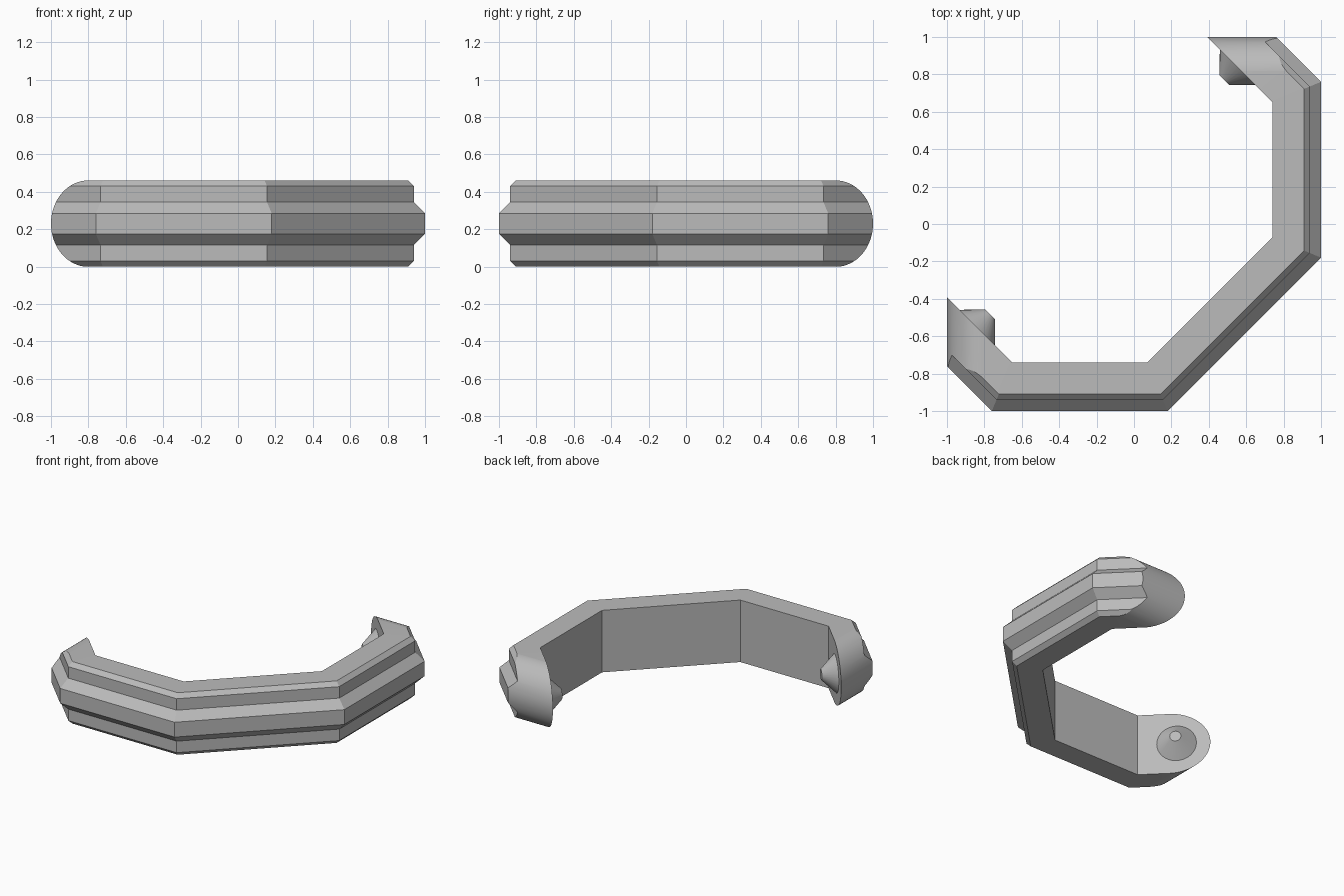
import bpy, bmesh, math
from mathutils import Vector, Matrix

cube = bpy.data.objects.get("Cube")
if cube:
    bpy.data.objects.remove(cube)

HEIGHT = 0.46
MID = HEIGHT / 2

grey = bpy.data.materials.new("plain_grey")
grey.use_nodes = True
colour = (0.5, 0.5, 0.5, 1)
grey.diffuse_color = colour
grey.node_tree.nodes["Principled BSDF"].inputs["Base Color"].default_value = colour


def make_object(name, bm):
    bmesh.ops.recalc_face_normals(bm, faces=bm.faces[:])
    mesh = bpy.data.meshes.new(name)
    bm.to_mesh(mesh)
    bm.free()
    obj = bpy.data.objects.new(name, mesh)
    bpy.context.collection.objects.link(obj)
    mesh.materials.append(grey)
    return obj


def smooth(obj):
    bpy.ops.object.select_all(action='DESELECT')
    obj.select_set(True)
    bpy.context.view_layer.objects.active = obj
    bpy.ops.object.shade_smooth_by_angle(angle=math.radians(30))


# Ribbed bar: section (inset, height) swept with mitred corners
half = [(0.26, 0), (0.09, 0), (0.06, 0.03), (0.06, 0.115), (0, 0.175)]
section = half + [(d, HEIGHT - z) for d, z in reversed(half)]
path = [Vector(p) for p in [(-1.36, -0.4), (-0.76, -1), (0.18, -1),
                            (1, -0.18), (1, 0.76), (0.4, 1.36)]]


def inward(a, b):
    t = (b - a).normalized()
    return Vector((-t.y, t.x))


bm = bmesh.new()
rings = []
for i, p in enumerate(path):
    n1 = inward(path[max(i - 1, 0)], path[max(i, 1)])
    n2 = inward(path[min(i, len(path) - 2)], path[min(i + 1, len(path) - 1)])
    miter = (n1 + n2) / (1 + n1.dot(n2))
    rings.append([bm.verts.new((*(p + miter * d), z)) for d, z in section])
for a, b in zip(rings, rings[1:]):
    for k in range(len(section)):
        m = (k + 1) % len(section)
        bm.faces.new((a[k], a[m], b[m], b[k]))
bm.faces.new(rings[0])
bm.faces.new(rings[-1])
handle = make_object("handle_bar", bm)


# Rounded ends: keep only what lies within a rounded slab
def rounded_slab(name, to_world):
    bm = bmesh.new()
    steps = 32
    outline = [(2, -0.1), (-0.8, -0.1)]
    outline = [(2, -0.001)]
    for k in range(steps + 1):
        t = math.pi * k / steps
        outline.append((-0.8 - 0.2 * math.sin(t), MID - (MID + 0.001) * math.cos(t)))
    outline.append((2, HEIGHT + 0.001))
    base = bm.faces.new([bm.verts.new(to_world(u, -2, z)) for u, z in outline])
    ext = bmesh.ops.extrude_face_region(bm, geom=[base])
    shift = Vector(to_world(0, 4, 0))
    bmesh.ops.translate(bm, vec=shift, verts=[v for v in ext["geom"]
                                              if isinstance(v, bmesh.types.BMVert)])
    slab = make_object(name, bm)
    slab.hide_render = True
    return slab


cutters = [rounded_slab("right_end_cutter", lambda u, v, z: (u, v, z)),
           rounded_slab("back_end_cutter", lambda u, v, z: (-v, -u, z))]
bpy.context.view_layer.objects.active = handle
handle.select_set(True)
for c in cutters:
    mod = handle.modifiers.new("round_end", 'BOOLEAN')
    mod.operation = 'INTERSECT'
    mod.solver = 'EXACT'
    mod.object = c
    bpy.ops.object.modifier_apply(modifier=mod.name)
for c in cutters:
    bpy.data.objects.remove(c)
smooth(handle)


# Tapered pivot pegs on the inner face of each end
def peg(name, centre, direction):
    bm = bmesh.new()
    bmesh.ops.create_cone(bm, cap_ends=True, segments=32, radius1=0.14,
                          radius2=0.038, depth=0.104)
    turn = Vector((0, 0, 1)).rotation_difference(Vector(direction)).to_matrix().to_4x4()
    bmesh.ops.transform(bm, matrix=Matrix.Translation(centre) @ turn, verts=bm.verts[:])
    smooth(make_object(name, bm))


peg("right_pivot_peg", (-0.806, -0.521, MID), (1, 1, 0))
peg("back_pivot_peg", (0.521, 0.806, MID), (-1, -1, 0))
